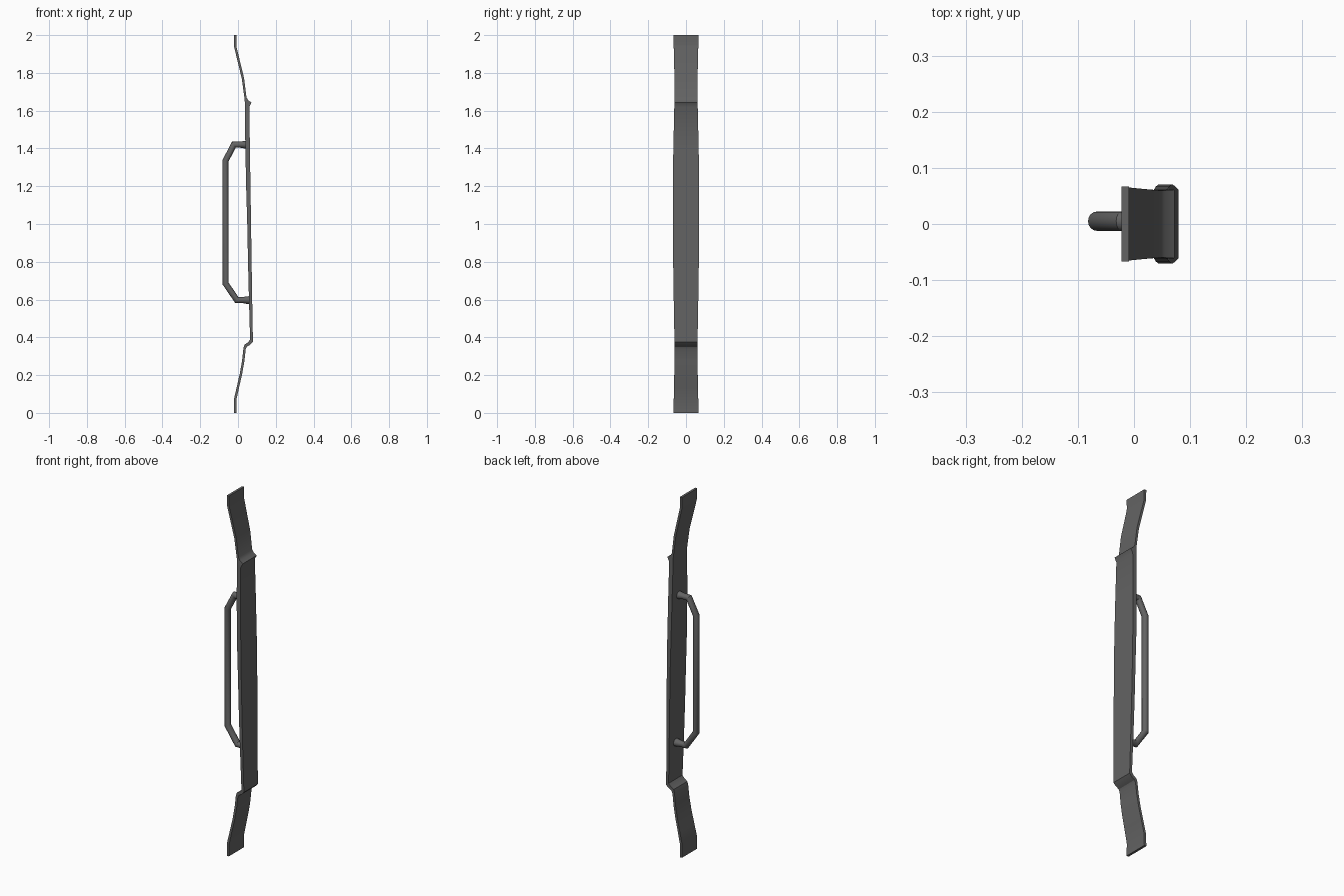
import bpy, bmesh, math
from mathutils import Vector

if "Cube" in bpy.data.objects:
    bpy.data.objects.remove(bpy.data.objects["Cube"])

# Dark grey finish
dark = bpy.data.materials.new("dark_grey")
dark.diffuse_color = (.125, .125, .125, 1)
dark.use_nodes = True
dark.node_tree.nodes["Principled BSDF"].inputs["Base Color"].default_value = dark.diffuse_color


def loft(name, rings, angle=30):
    """Join equal-sized rings of points into a capped, closed skin."""
    bm = bmesh.new()
    loops = [[bm.verts.new(p) for p in ring] for ring in rings]
    n = len(loops[0])
    for a, b in zip(loops, loops[1:]):
        for i in range(n):
            j = (i + 1) % n
            bm.faces.new((a[i], a[j], b[j], b[i]))
    bm.faces.new(loops[0])
    bm.faces.new(loops[-1])
    bmesh.ops.recalc_face_normals(bm, faces=bm.faces)
    mesh = bpy.data.meshes.new(name)
    bm.to_mesh(mesh)
    bm.free()
    mesh.materials.append(dark)
    obj = bpy.data.objects.new(name, mesh)
    bpy.context.collection.objects.link(obj)
    bpy.ops.object.select_all(action='DESELECT')
    obj.select_set(True)
    bpy.context.view_layer.objects.active = obj
    bpy.ops.object.shade_smooth_by_angle(angle=math.radians(angle))
    return obj


# Curved backing strip: inner x, inner z, outer x, outer z, half width
stations = [
    (-.022, 0, -.009, 0, .067),
    (-.022, .07, -.009, .067, .065),
    (-.006, .14, .006, .136, .0635),
    (.010, .21, .022, .206, .062),
    (.022, .28, .034, .275, .061),
    (.029, .345, .041, .338, .06),
    (.034, .361, .047, .35, .06),
    (.052, .373, .066, .362, .06),
    (.064, .388, .079, .376, .061),
    (.058, .60, .075, .60, .065),
    (.053, .80, .072, .80, .068),
    (.049, 1.0, .069, 1.0, .07),
    (.043, 1.2, .066, 1.2, .07),
    (.039, 1.4, .063, 1.4, .067),
    (.036, 1.62, .060, 1.62, .062),
    (.036, 1.645, .072, 1.643, .061),
    (.035, 1.66, .054, 1.655, .06),
    (.033, 1.675, .045, 1.67, .06),
    (.020, 1.77, .032, 1.773, .061),
    (-.020, 1.935, -.008, 1.938, .065),
    (-.022, 1.95, -.009, 1.952, .065),
    (-.022, 2.0, -.009, 2.0, .067),
]
loft("riser_and_limbs", [
    [(xb, -w, zb), (xf, -w, zf), (xf, w, zf), (xb, w, zb)]
    for xb, zb, xf, zf, w in stations])

# Bent tube handle with mitred corners and flared feet: x, z, radius
path = [(.063, .597, .021), (.048, .597, .020), (.025, .597, .016),
        (-.006, .597, .016), (-.066, .685, .016), (-.066, 1.335, .016),
        (-.022, 1.42, .016), (.012, 1.42, .016), (.034, 1.42, .020),
        (.044, 1.42, .021)]
pts = [Vector((x, 0, z)) for x, z, r in path]
rings = []
for i, (p, (_, _, r)) in enumerate(zip(pts, path)):
    d_in = (p - pts[max(i - 1, 0)]).normalized()
    d_out = (pts[min(i + 1, len(pts) - 1)] - p).normalized()
    tangent = (d_in + d_out).normalized()
    normal = Vector((-tangent.z, 0, tangent.x))
    mitre = 1 / max(tangent.dot(d_in), tangent.dot(d_out))
    rings.append([p + normal * (r * mitre * math.cos(a))
                  + Vector((0, .005 + r * 1.08 * math.sin(a), 0))
                  for a in (math.tau * k / 16 for k in range(16))])
loft("grip_handle", rings)
